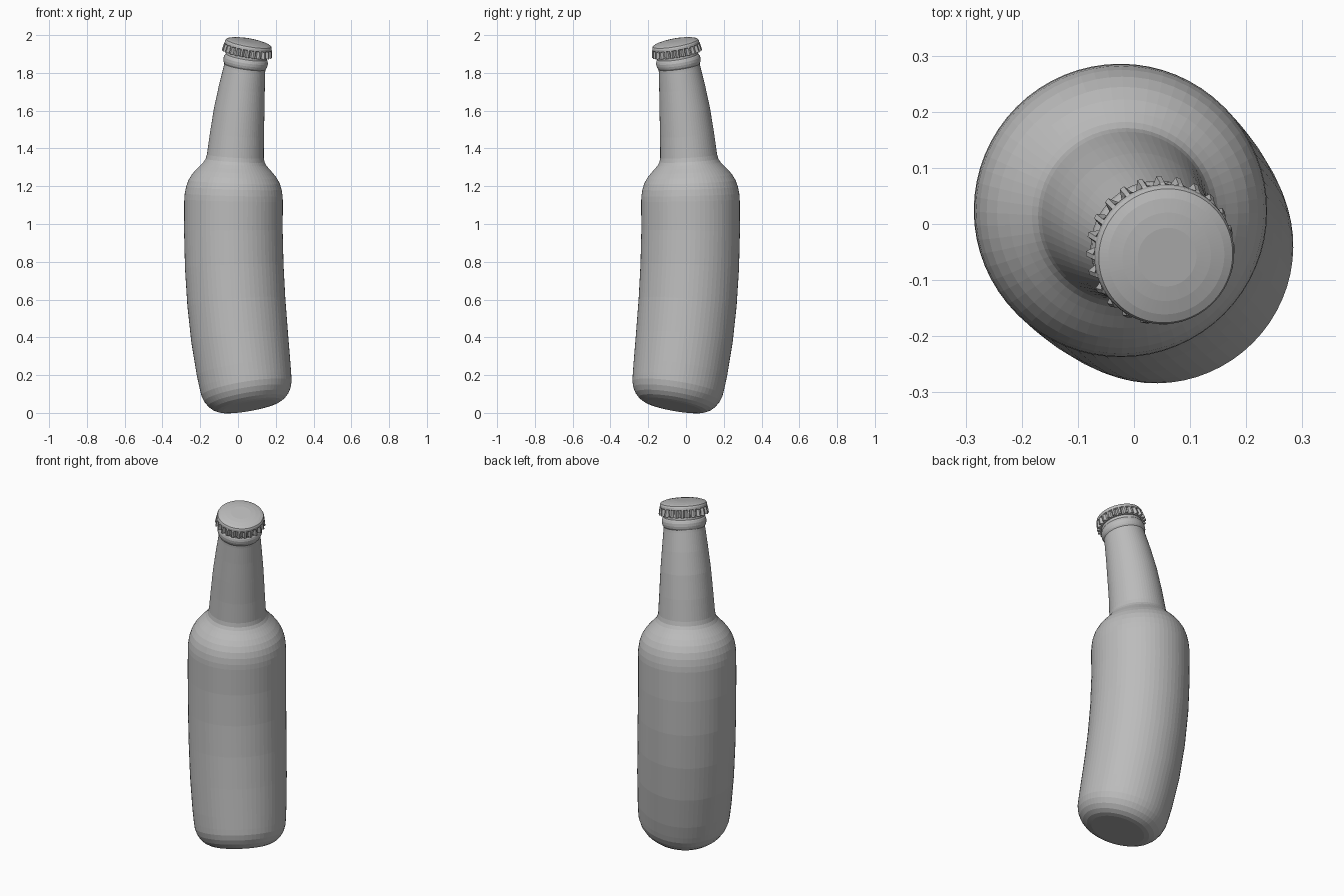
import bpy
import bmesh
from math import sin, cos, pi, sqrt

cube = bpy.data.objects.get("Cube")
if cube:
    bpy.data.objects.remove(cube, do_unlink=True)

BEND_RADIUS = 3.97
MID_HEIGHT = 0.985      # axial height where the axis is vertical
SIDES = 64
TEETH = 24

grey = bpy.data.materials.new("plain grey")
grey.use_nodes = True
colour = (0.5, 0.5, 0.5, 1)
grey.diffuse_color = colour
grey.node_tree.nodes["Principled BSDF"].inputs["Base Color"].default_value = colour


def bend(x, y, h):
    """Wrap the straight axis onto an arc leaning to front left."""
    along, across = (x - y) / sqrt(2), (x + y) / sqrt(2)
    a = (h - MID_HEIGHT) / BEND_RADIUS
    out = -0.035 + BEND_RADIUS * (1 - cos(a)) + along * cos(a)
    z = 1.01 + BEND_RADIUS * sin(a) - along * sin(a)
    return ((out + across) / sqrt(2), (across - out) / sqrt(2), z)


def lathe(name, profile, sides, radius_rule=None):
    """Closed turned part; radius_rule may vary the radius around a ring."""
    bm = bmesh.new()
    rings = []
    for level, (r, h) in enumerate(profile):
        ring = []
        for i in range(sides):
            rr = radius_rule(level, i, r) if radius_rule else r
            a = 2 * pi * i / sides
            ring.append(bm.verts.new(bend(rr * cos(a), rr * sin(a), h)))
        rings.append(ring)
    for low, high in zip(rings, rings[1:]):
        for i in range(sides):
            j = (i + 1) % sides
            bm.faces.new((low[i], low[j], high[j], high[i]))
    bm.faces.new(rings[0][::-1])
    bm.faces.new(rings[-1])
    bmesh.ops.recalc_face_normals(bm, faces=bm.faces)
    mesh = bpy.data.meshes.new(name)
    bm.to_mesh(mesh)
    bm.free()
    mesh.materials.append(grey)
    obj = bpy.data.objects.new(name, mesh)
    bpy.context.collection.objects.link(obj)
    return obj


# Bottle: rounded base, body, shoulder, neck and collar
base = [(0.145 + 0.1 * sin(t * pi / 12), 0.13 * (1 - cos(t * pi / 12)))
        for t in range(7)]
body = [(0.25, 0.2), (0.257, 0.37), (0.26, 0.56), (0.261, 0.75),
        (0.261, 0.94), (0.261, 1.1)]
shoulder = [(0.259, 1.13), (0.253, 1.165), (0.242, 1.198), (0.225, 1.228),
            (0.204, 1.254), (0.182, 1.277), (0.166, 1.295), (0.156, 1.312),
            (0.151, 1.335)]
neck = [(0.143, 1.45), (0.134, 1.58), (0.122, 1.7), (0.111, 1.8),
        (0.110, 1.815)]
collar = [(0.115, 1.823), (0.118, 1.835), (0.118, 1.85), (0.114, 1.862),
          (0.109, 1.868), (0.109, 1.9)]
lathe("bottle", base + body + shoulder + neck + collar, SIDES)


# Crown cap: crimped skirt under a shallow dome
def crimp(level, i, r):
    valley = i % 4 >= 2
    return 0.117 if valley and level in (1, 2) else r


cap = [(0.112, 1.883), (0.134, 1.883), (0.128, 1.921), (0.126, 1.924),
       (0.125, 1.935), (0.121, 1.943), (0.105, 1.949), (0.08, 1.954),
       (0.053, 1.957)]
lathe("crown_cap", cap, TEETH * 4, crimp)
